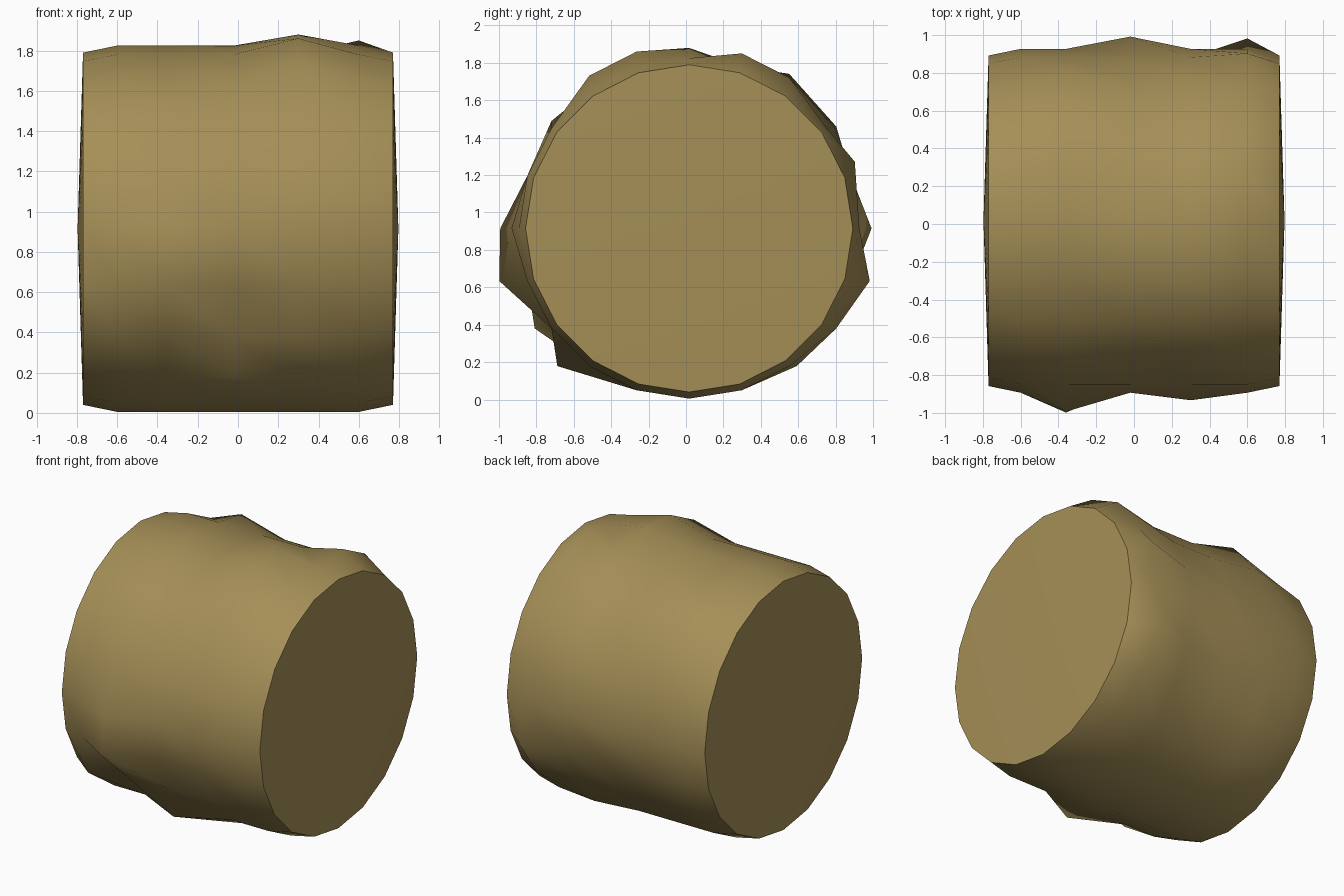
import bpy, bmesh, math

if "Cube" in bpy.data.objects:
    bpy.data.objects.remove(bpy.data.objects["Cube"])

SIDES, CY, CZ = 20, 0.017, 0.915
# rings along the bale: x, radius
RINGS = [(-0.77, 0.875), (-0.6, 0.91), (-0.36, 0.91), (-0.02, 0.91),
         (0.3, 0.91), (0.6, 0.91), (0.77, 0.875)]
# lumps in the straw: (ring, side) -> shift in y, z
LUMPS = {(1, 12): (-0.09, 0), (2, 3): (0, 0.09), (2, 2): (0.05, 0.01),
         (2, 8): (0, 0.04), (2, 10): (-0.1, 0), (2, 11): (-0.15, 0),
         (3, 0): (0.065, 0), (3, 13): (-0.17, 0), (4, 5): (0, 0.055),
         (4, 6): (0, 0.08), (4, 7): (0, 0.08), (4, 10): (-0.04, 0),
         (4, 17): (0.04, 0), (5, 1): (0.02, 0.075), (5, 3): (0, 0.07),
         (5, 4): (0, 0.07), (5, 18): (0.05, 0), (5, 19): (0.1, 0)}

straw = bpy.data.materials.new("straw")
straw.diffuse_color = (0.376, 0.275, 0.095, 1)
straw.use_nodes = True
straw.node_tree.nodes["Principled BSDF"].inputs["Base Color"].default_value = straw.diffuse_color

# lumpy round side
bm = bmesh.new()
rows = []
for i, (x, r) in enumerate(RINGS):
    row = []
    for k in range(SIDES):
        a = 2 * math.pi * k / SIDES
        dy, dz = LUMPS.get((i, k), (0, 0))
        row.append(bm.verts.new((x, CY + r * math.cos(a) + dy, CZ + r * math.sin(a) + dz)))
    rows.append(row)
for a, b in zip(rows, rows[1:]):
    for k in range(SIDES):
        n = (k + 1) % SIDES
        bm.faces.new((a[k], a[n], b[n], b[k])).smooth = True

# slightly domed flat ends
for row, x in ((rows[0], -0.797), (rows[-1], 0.797)):
    tip = bm.verts.new((x, CY, CZ))
    for k in range(SIDES):
        bm.faces.new((row[k], row[(k + 1) % SIDES], tip)).smooth = True
        bm.edges.get((row[k], row[(k + 1) % SIDES])).smooth = False
bmesh.ops.recalc_face_normals(bm, faces=bm.faces)

mesh = bpy.data.meshes.new("round_hay_bale")
bm.to_mesh(mesh)
bm.free()
mesh.materials.append(straw)
bale = bpy.data.objects.new("round_hay_bale", mesh)
bpy.context.collection.objects.link(bale)
